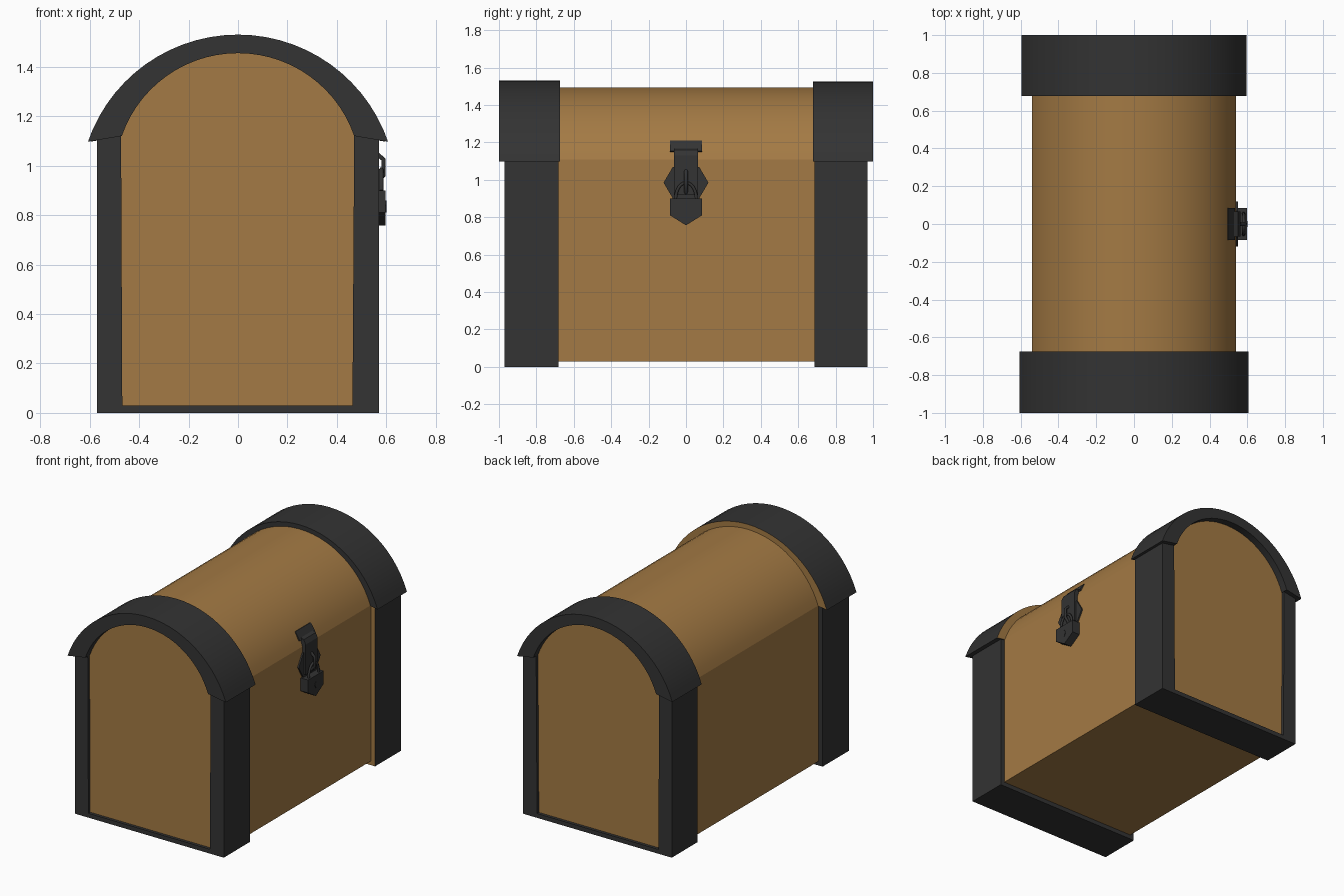
import bpy, bmesh, math
from mathutils import Vector

if "Cube" in bpy.data.objects:
    bpy.data.objects.remove(bpy.data.objects["Cube"])


def material(name, rgb):
    m = bpy.data.materials.new(name)
    m.diffuse_color = (*rgb, 1)
    m.use_nodes = True
    m.node_tree.nodes["Principled BSDF"].inputs["Base Color"].default_value = m.diffuse_color
    return m


WOOD = material("brown wood", (0.37, 0.195, 0.058))
IRON = material("dark iron", (0.033, 0.033, 0.033))


def prism(name, pts, axis, a, b, mats, wood_side=0):
    """Extrude a closed profile along x (pts = y,z) or y (pts = x,z)."""
    bm = bmesh.new()
    place = (lambda p, t: (t, p[0], p[1])) if axis == "x" else (lambda p, t: (p[0], t, p[1]))
    lo = [bm.verts.new(place(p, a)) for p in pts]
    hi = [bm.verts.new(place(p, b)) for p in pts]
    bm.faces.new(lo)
    bm.faces.new(hi[::-1])
    n = len(pts)
    for i in range(n):
        j = (i + 1) % n
        bm.faces.new((lo[i], hi[i], hi[j], lo[j]))
    bmesh.ops.recalc_face_normals(bm, faces=bm.faces)
    # optional wooden face on the step toward +y or -y
    for f in bm.faces:
        if wood_side and f.normal.y * wood_side > 0.9:
            f.material_index = 1
    me = bpy.data.meshes.new(name)
    bm.to_mesh(me)
    bm.free()
    for m in mats:
        me.materials.append(m)
    ob = bpy.data.objects.new(name, me)
    bpy.context.collection.objects.link(ob)
    return ob


def smooth(ob):
    bpy.ops.object.select_all(action="DESELECT")
    ob.select_set(True)
    bpy.context.view_layer.objects.active = ob
    bpy.ops.object.shade_smooth_by_angle(angle=math.radians(30))


def arc(half, z0, top, n=28):
    """Circular arch from (half, z0) over (0, top) to (-half, z0)."""
    s = top - z0
    r = (half * half + s * s) / (2 * s)
    cz = top - r
    t = math.asin(half / r) if s <= r else math.pi - math.asin(half / r)
    return [(r * math.sin(t - 2 * t * i / n), cz + r * math.cos(t - 2 * t * i / n)) for i in range(n + 1)]


def rod(name, pts, radius):
    cu = bpy.data.curves.new(name, "CURVE")
    cu.dimensions = "3D"
    cu.bevel_depth = radius
    cu.bevel_resolution = 1
    cu.use_fill_caps = True
    sp = cu.splines.new("POLY")
    sp.points.add(len(pts) - 1)
    for p, c in zip(sp.points, pts):
        p.co = (*c, 1)
    cu.materials.append(IRON)
    ob = bpy.data.objects.new(name, cu)
    bpy.context.collection.objects.link(ob)
    bpy.ops.object.select_all(action="DESELECT")
    ob.select_set(True)
    bpy.context.view_layer.objects.active = ob
    bpy.ops.object.convert(target="MESH")


# Wooden box and barrel lid
prism("wooden_body", [(-.54, .03), (.54, .03), (.54, 1.11), (-.54, 1.11)], "y", -.95, .95, [WOOD])
smooth(prism("wooden_lid", arc(.54, 1.11, 1.495), "y", -.95, .95, [WOOD]))

# Iron bands wrapped round the body ends
frame = [(-.57, 1.12), (-.57, 0), (.57, 0), (.57, 1.12),
         (.47, 1.12), (.463, .03), (-.468, .03), (-.473, 1.12)]
prism("front_body_band", frame, "y", -.97, -.682, [IRON])
prism("back_body_band", frame, "y", .687, .97, [IRON, WOOD], -1)

# Arched iron bands on the lid ends, overhanging the body
for name, half, top, a, b, side in (("front_lid_band", .607, 1.53, -1, -.675, 1),
                                    ("back_lid_band", .595, 1.525, .678, 1, 0)):
    ring = arc(half, 1.097, top) + arc(.47, 1.12, 1.455)[::-1]
    smooth(prism(name, ring, "y", a, b, [IRON, WOOD], side))

# Hasp: bent strap hanging from the lid edge
prism("hasp_strap", [(.53, 1.15), (.53, .92), (.565, .92), (.565, 1.13), (.55, 1.16), (.53, 1.17)],
      "y", -.065, .065, [IRON])
prism("hasp_hinge_plate", [(.48, 1.205), (.50, 1.21), (.535, 1.155), (.515, 1.145)],
      "y", -.085, .085, [IRON])

# Six-sided backing plate
prism("lock_plate", [(-.12, .985), (-.07, 1.07), (.07, 1.07), (.12, .985), (.07, .90), (-.07, .90)],
      "x", .53, .55, [IRON])

# Staple through the hasp
rod("staple", [(.56, 0, 1.05), (.588, 0, 1.025), (.588, 0, .96), (.56, 0, .93)], .01)

# Padlock with shackle and keyhole
prism("padlock_body", [(-.085, .90), (.085, .90), (.085, .81), (0, .757), (-.085, .81)],
      "x", .54, .597, [IRON])
rod("padlock_shackle", [(.58, .055 * math.cos(t), .90 + .085 * math.sin(t))
                        for t in (math.pi * i / 12 for i in range(13))], .009)
prism("keyhole", [(0, .86), (.015, .84), (0, .81), (-.015, .84)], "x", .595, .60, [IRON])
